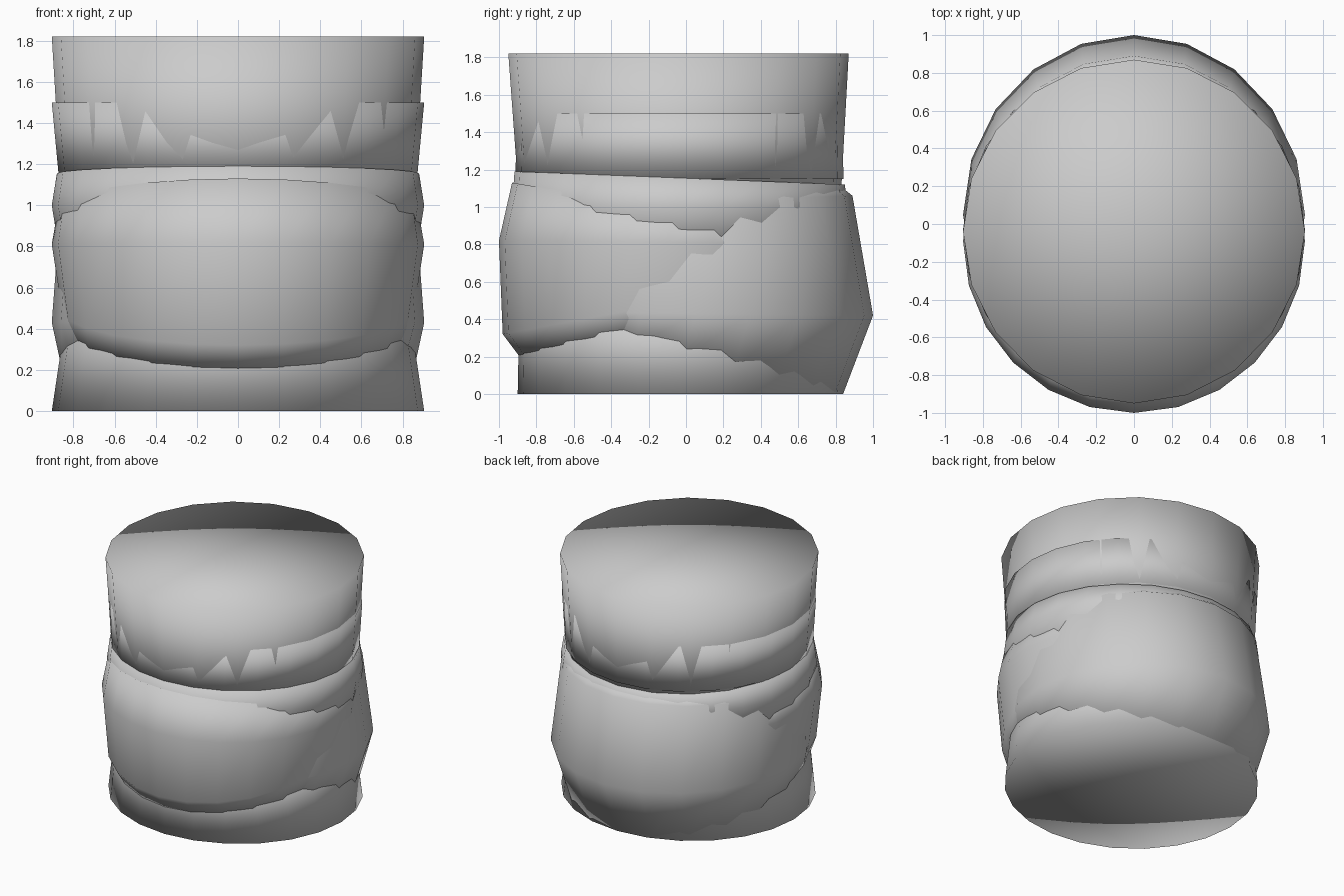
import bpy, bmesh, math

if "Cube" in bpy.data.objects:
    bpy.data.objects.remove(bpy.data.objects["Cube"])


def shell(name, sides, rings):
    """Closed stack of elliptical rings: (z_front, z_back, half_width, y_front, y_back)."""
    bm = bmesh.new()
    loops = []
    for zf, zb, rx, yf, yb in rings:
        loop = []
        for i in range(sides):
            a = 2 * math.pi * i / sides
            t = (1 - math.cos(a)) / 2          # 0 at the front, 1 at the back
            loop.append(bm.verts.new((rx * math.sin(a), yf + (yb - yf) * t, zf + (zb - zf) * t)))
        loops.append(loop)
    for lo, hi in zip(loops, loops[1:]):
        for i in range(sides):
            j = (i + 1) % sides
            bm.faces.new((lo[i], lo[j], hi[j], hi[i]))
    # Cap both ends with a fan around a centre point
    for loop in (loops[0], loops[-1]):
        c = sum((v.co for v in loop), loop[0].co * 0) / sides
        mid = bm.verts.new(c)
        for i in range(sides):
            bm.faces.new((loop[i], loop[(i + 1) % sides], mid))
    bmesh.ops.recalc_face_normals(bm, faces=bm.faces)
    me = bpy.data.meshes.new(name)
    bm.to_mesh(me)
    bm.free()
    for p in me.polygons:
        p.use_smooth = True
    ob = bpy.data.objects.new(name, me)
    bpy.context.collection.objects.link(ob)
    return ob


# Lower tube standing on the floor
shell("base_tube", 24, [
    (0, 0, 0.905, -0.90, 0.84),
    (0.5, 0.5, 0.83, -0.89, 0.81)])

# Upper tube, flaring slightly to the flat top
shell("upper_tube", 20, [
    (1.0, 1.0, 0.855, -0.89, 0.825),
    (1.82, 1.82, 0.905, -0.95, 0.87)])

# Thin collar with side bulges
shell("collar_band", 24, [
    (1.15, 1.15, 0.872, -0.912, 0.842),
    (1.5, 1.5, 0.905, -0.905, 0.835)])

# Waist band below the collar
shell("waist_band", 24, [
    (0.75, 0.75, 0.865, -0.90, 0.82),
    (1.0, 1.0, 0.905, -0.93, 0.86),
    (1.19, 1.12, 0.88, -0.917, 0.85)])

# Belly roll bulging to the front
shell("front_roll", 24, [
    (0.20, 0.55, 0.835, -0.89, 0.75),
    (0.32, 0.65, 0.855, -0.98, 0.80),
    (0.82, 0.80, 0.905, -1.00, 0.82),
    (1.13, 0.84, 0.875, -0.93, 0.80)])

# Roll bulging to the back
shell("back_roll", 20, [
    (0.40, 0.0, 0.855, -0.85, 0.84),
    (0.44, 0.42, 0.905, -0.90, 1.00),
    (1.0, 1.06, 0.86, -0.87, 0.89),
    (1.04, 1.10, 0.83, -0.84, 0.84)])
